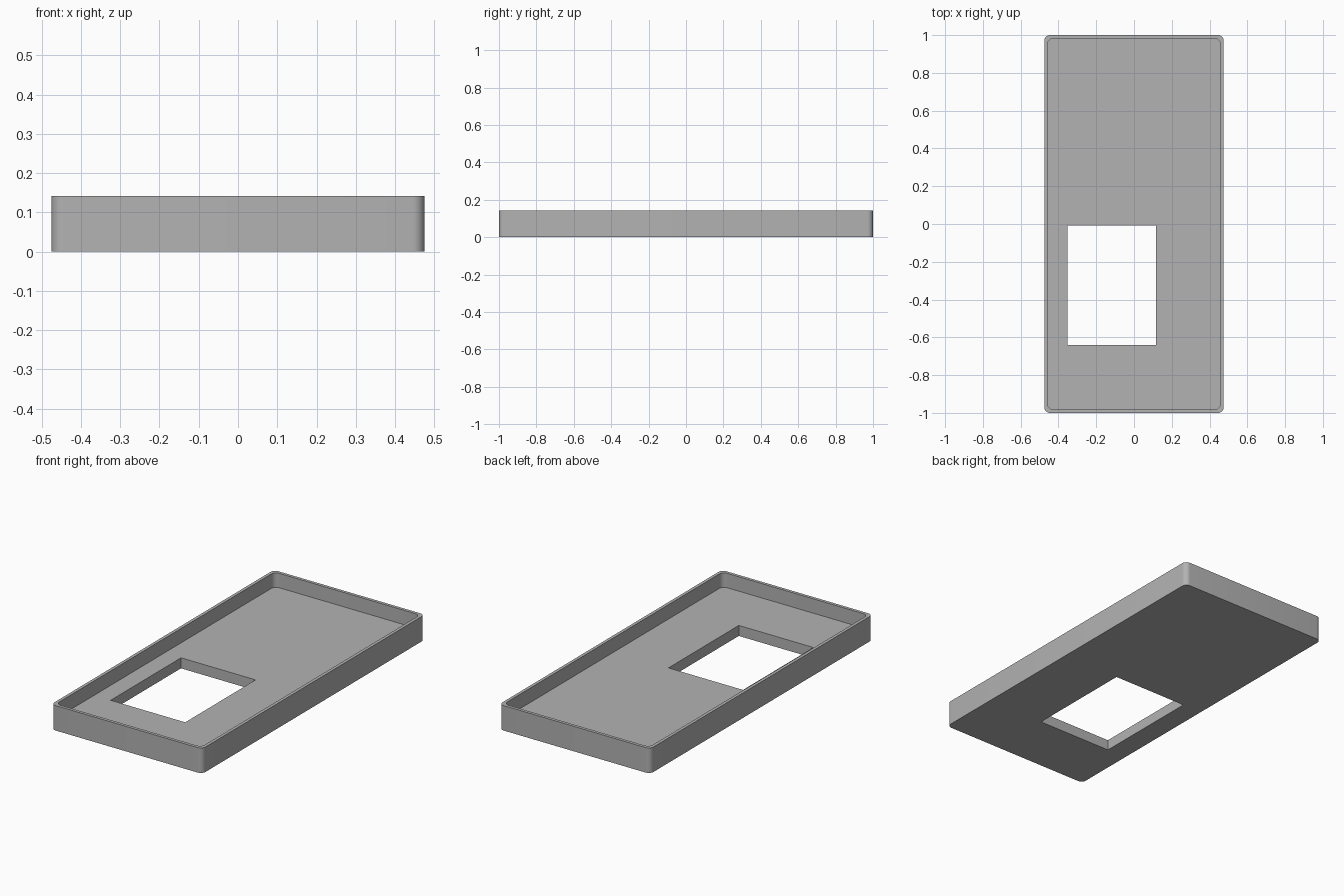
import bpy
import bmesh
from mathutils import Vector

cube = bpy.data.objects.get("Cube")
if cube:
    bpy.data.objects.remove(cube, do_unlink=True)

HEIGHT = 0.142
FLOOR = 0.06
WALL = 0.018
HALF_X, HALF_Y = 0.475, 1.0


def flat_material(name, rgb):
    mat = bpy.data.materials.new(name)
    mat.use_nodes = True
    mat.diffuse_color = (*rgb, 1)
    mat.node_tree.nodes["Principled BSDF"].inputs["Base Color"].default_value = (*rgb, 1)
    return mat


def box(name, low, high, radius=0):
    """Box between two corners, with optionally rounded upright edges."""
    low, high = Vector(low), Vector(high)
    bm = bmesh.new()
    bmesh.ops.create_cube(bm, size=1)
    for v in bm.verts:
        v.co = (low + high) / 2 + v.co * (high - low)
    if radius:
        upright = [e for e in bm.edges
                   if abs(e.verts[0].co.z - e.verts[1].co.z) > 0.01]
        bmesh.ops.bevel(bm, geom=upright, offset=radius, segments=8,
                        profile=0.5, affect='EDGES')
    mesh = bpy.data.meshes.new(name)
    bm.to_mesh(mesh)
    bm.free()
    obj = bpy.data.objects.new(name, mesh)
    bpy.context.collection.objects.link(obj)
    return obj


def cut(target, cutter):
    """Subtract the cutter for good, then discard it."""
    cutter.hide_render = True
    mod = target.modifiers.new("cut", 'BOOLEAN')
    mod.operation = 'DIFFERENCE'
    mod.solver = 'EXACT'
    mod.object = cutter
    bpy.context.view_layer.objects.active = target
    bpy.ops.object.modifier_apply(modifier=mod.name)
    bpy.data.objects.remove(cutter, do_unlink=True)


# Rounded tray body
tray = box("tray", (-HALF_X, -HALF_Y, 0), (HALF_X, HALF_Y, HEIGHT), 0.03)
tray.data.materials.append(flat_material("plain grey", (0.45, 0.45, 0.45)))

# Shallow recess inside the rim
cut(tray, box("recess_cutter", (WALL - HALF_X, WALL - HALF_Y, FLOOR),
              (HALF_X - WALL, HALF_Y - WALL, HEIGHT + 0.1), 0.03))

# Rectangular window through the floor
cut(tray, box("window_cutter", (-0.353, -0.64, -0.1), (0.116, -0.008, HEIGHT)))

# Smooth corners, sharp rims
bpy.ops.object.select_all(action='DESELECT')
tray.select_set(True)
bpy.context.view_layer.objects.active = tray
bpy.ops.object.shade_smooth_by_angle(angle=0.6)
